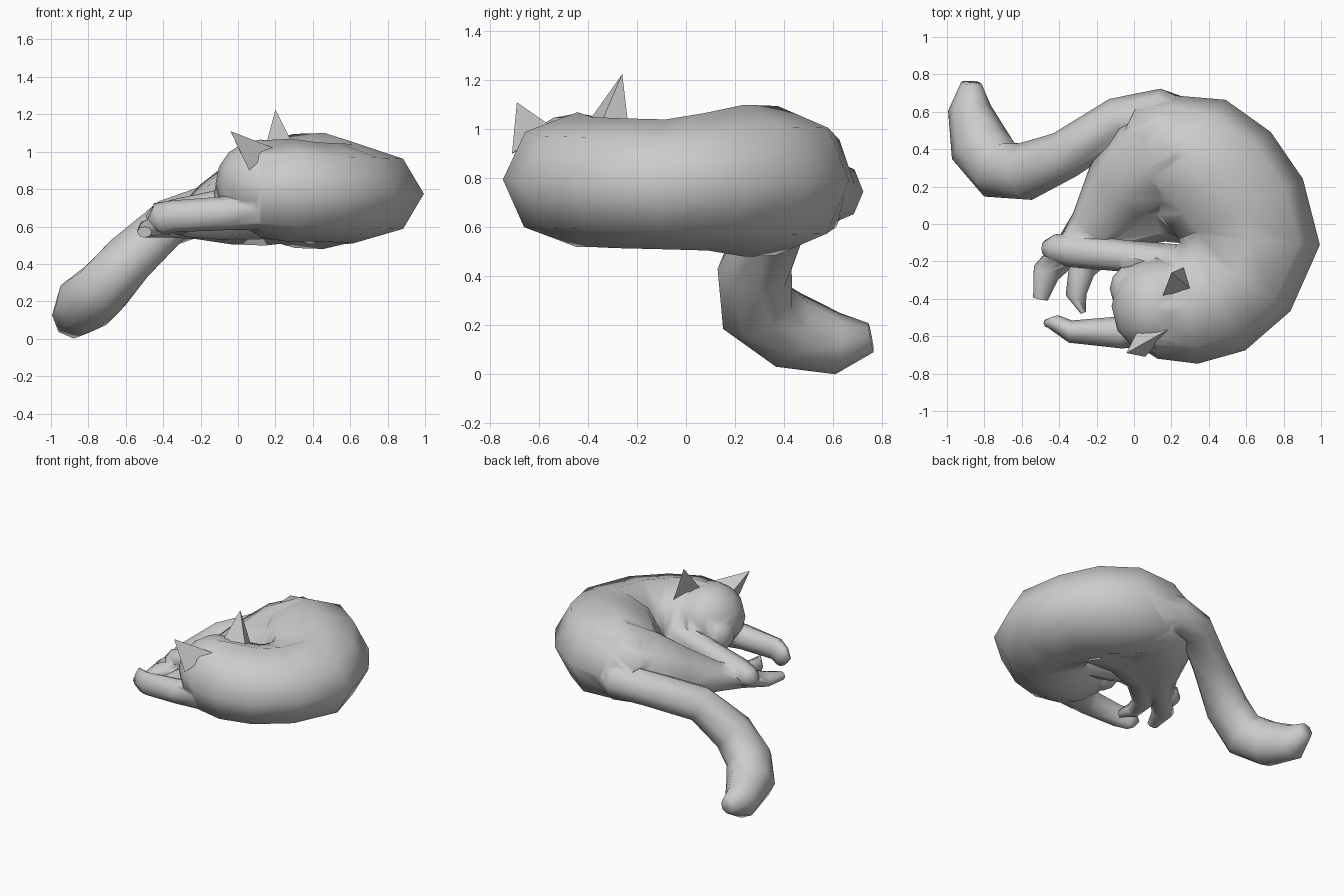
import bpy, bmesh, math
from mathutils import Vector


def finish(name, bm):
    bmesh.ops.recalc_face_normals(bm, faces=bm.faces)
    me = bpy.data.meshes.new(name)
    bm.to_mesh(me)
    bm.free()
    ob = bpy.data.objects.new(name, me)
    bpy.context.collection.objects.link(ob)
    return ob


def shade(ob, angle):
    bpy.ops.object.select_all(action='DESELECT')
    ob.select_set(True)
    bpy.context.view_layer.objects.active = ob
    bpy.ops.object.shade_smooth_by_angle(angle=math.radians(angle))


def limb(name, rings, n=8):
    """Tube through rings (x, y, z, half width, half height)."""
    bm = bmesh.new()
    pts = [Vector(r[:3]) for r in rings]
    loops = []
    for i, r in enumerate(rings):
        t = (pts[min(i + 1, len(pts) - 1)] - pts[max(i - 1, 0)]).normalized()
        side = t.cross(Vector((0, 0, 1))).normalized()
        up = side.cross(t)
        loop = []
        for k in range(n):
            a = 2 * math.pi * k / n
            loop.append(bm.verts.new(pts[i] + side * r[3] * math.cos(a) + up * r[4] * math.sin(a)))
        loops.append(loop)
    for a, b in zip(loops, loops[1:]):
        for k in range(n):
            j = (k + 1) % n
            bm.faces.new((a[k], a[j], b[j], b[k]))
    bm.faces.new(loops[0])
    bm.faces.new(loops[-1])
    return finish(name, bm)


def ball(name, centre, size):
    bm = bmesh.new()
    bmesh.ops.create_uvsphere(bm, u_segments=12, v_segments=8, radius=1)
    bmesh.ops.scale(bm, vec=size, verts=bm.verts)
    bmesh.ops.translate(bm, vec=centre, verts=bm.verts)
    return finish(name, bm)


def ear(name, a, b, tip, back, inner):
    """Pointed ear with a hollow front."""
    bm = bmesh.new()
    a, b, tip, back, inner = [bm.verts.new(p) for p in (a, b, tip, back, inner)]
    for f in ((a, tip, back), (tip, b, back), (a, inner, tip),
              (inner, b, tip), (a, back, inner), (back, b, inner)):
        bm.faces.new(f)
    return finish(name, bm)


# Curled torso, rump to neck
torso = limb("cat_body", [
    (-0.02, 0.52, 0.76, 0.13, 0.14), (0.12, 0.46, 0.78, 0.25, 0.25),
    (0.30, 0.37, 0.79, 0.35, 0.305), (0.46, 0.24, 0.79, 0.37, 0.31),
    (0.57, 0.08, 0.785, 0.37, 0.28), (0.615, -0.08, 0.775, 0.38, 0.265),
    (0.54, -0.28, 0.78, 0.35, 0.265), (0.42, -0.39, 0.785, 0.335, 0.265),
    (0.27, -0.445, 0.795, 0.31, 0.275), (0.12, -0.46, 0.80, 0.26, 0.26),
    (0.00, -0.45, 0.79, 0.18, 0.18)])

# Hanging tail
tail = limb("tail", [
    (0.38, 0.48, 0.77, 0.15, 0.15), (0.12, 0.595, 0.745, 0.13, 0.13),
    (-0.08, 0.555, 0.725, 0.125, 0.125),
    (-0.37, 0.37, 0.62, 0.13, 0.13), (-0.58, 0.28, 0.43, 0.155, 0.14),
    (-0.72, 0.29, 0.27, 0.165, 0.16), (-0.825, 0.42, 0.18, 0.165, 0.16),
    (-0.88, 0.62, 0.125, 0.115, 0.125), (-0.87, 0.755, 0.15, 0.055, 0.06)])

# Hind legs: upper one with haunch, lower one tucked beneath
upper_hind = limb("upper_hind_leg", [
    (0.40, 0.46, 0.80, 0.18, 0.20), (0.24, 0.40, 0.79, 0.30, 0.28),
    (0.09, 0.32, 0.75, 0.29, 0.26), (-0.07, 0.17, 0.69, 0.22, 0.19),
    (-0.23, -0.03, 0.635, 0.13, 0.105), (-0.36, -0.15, 0.61, 0.08, 0.07),
    (-0.47, -0.26, 0.59, 0.075, 0.05), (-0.50, -0.40, 0.57, 0.04, 0.03)])
lower_hind = limb("lower_hind_leg", [
    (0.36, 0.10, 0.70, 0.22, 0.18), (0.12, 0.08, 0.66, 0.18, 0.13),
    (-0.12, -0.03, 0.61, 0.13, 0.08), (-0.28, -0.24, 0.60, 0.075, 0.055),
    (-0.31, -0.38, 0.60, 0.055, 0.05), (-0.27, -0.475, 0.60, 0.015, 0.03)])

# Front legs stretched either side of the head
near_front = limb("near_front_leg", [
    (0.24, -0.53, 0.69, 0.13, 0.11), (-0.08, -0.58, 0.67, 0.085, 0.09),
    (-0.34, -0.575, 0.655, 0.06, 0.085), (-0.42, -0.53, 0.64, 0.045, 0.09),
    (-0.46, -0.53, 0.61, 0.025, 0.04)])
far_front = limb("far_front_leg", [
    (0.26, -0.24, 0.74, 0.13, 0.13), (-0.06, -0.17, 0.72, 0.085, 0.085),
    (-0.34, -0.14, 0.67, 0.09, 0.075), (-0.43, -0.13, 0.64, 0.075, 0.075),
    (-0.48, -0.13, 0.62, 0.04, 0.04)])

# Head and muzzle
head = ball("head", (0.12, -0.44, 0.83), (0.24, 0.26, 0.235))
muzzle = ball("muzzle", (0.0, -0.345, 0.77), (0.13, 0.13, 0.13))

# Merge into one skin
for part in (tail, upper_hind, lower_hind, near_front, far_front, head, muzzle):
    mod = torso.modifiers.new("union", 'BOOLEAN')
    mod.operation = 'UNION'
    mod.solver = 'EXACT'
    mod.object = part
    bpy.context.view_layer.objects.active = torso
    bpy.ops.object.modifier_apply(modifier=mod.name)
    bpy.data.objects.remove(part)
shade(torso, 75)

# Ears
shade(ear("left_ear", (0.14, -0.42, 1.00), (0.27, -0.23, 0.97), (0.20, -0.26, 1.225),
          (0.33, -0.37, 0.97), (0.23, -0.33, 0.98)), 50)
shade(ear("right_ear", (0.03, -0.55, 0.96), (0.06, -0.71, 0.90), (-0.04, -0.69, 1.11),
          (0.19, -0.56, 1.02), (0.09, -0.61, 0.95)), 50)
